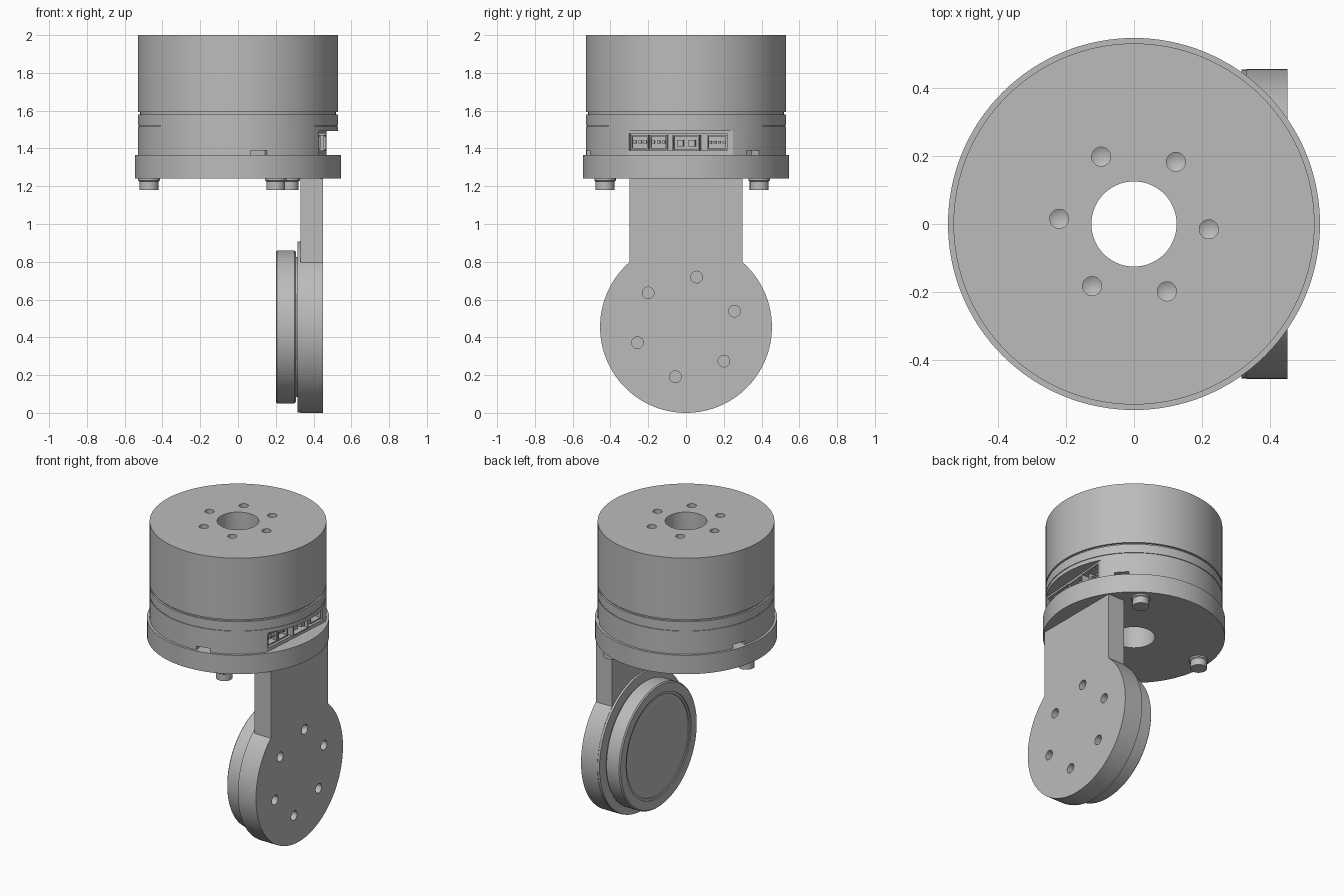
import bpy, bmesh
from math import cos, sin, radians, pi
from mathutils import Matrix, Vector

cube = bpy.data.objects.get("Cube")
if cube:
    bpy.data.objects.remove(cube, do_unlink=True)

grey = bpy.data.materials.new("machined grey")
grey.use_nodes = True
grey.diffuse_color = (0.5, 0.5, 0.5, 1)
grey.node_tree.nodes["Principled BSDF"].inputs["Base Color"].default_value = (0.5, 0.5, 0.5, 1)

TURN = Matrix.Rotation(radians(-4), 4, "Z")     # the motor sits slightly turned
WHEEL_Z = 0.455
SIDE = Matrix.Translation((0, 0, WHEEL_Z)) @ Matrix.Rotation(pi / 2, 4, "Y")  # axis along x


def finish(name, bm, matrix):
    bmesh.ops.recalc_face_normals(bm, faces=bm.faces)
    bm.transform(matrix)
    mesh = bpy.data.meshes.new(name)
    bm.to_mesh(mesh)
    bm.free()
    mesh.materials.append(grey)
    ob = bpy.data.objects.new(name, mesh)
    bpy.context.collection.objects.link(ob)
    return ob


def lathe(name, profile, matrix=Matrix(), seg=128):
    """Revolve (radius, height) points; a profile off the axis closes into a ring."""
    bm = bmesh.new()
    verts = [bm.verts.new((r, 0, h)) for r, h in profile]
    edges = [bm.edges.new(p) for p in zip(verts, verts[1:])]
    if profile[0][0] > 0:
        edges.append(bm.edges.new((verts[-1], verts[0])))
    bmesh.ops.spin(bm, geom=verts + edges, axis=(0, 0, 1), cent=(0, 0, 0),
                   angle=2 * pi, steps=seg, use_duplicate=False)
    bmesh.ops.remove_doubles(bm, verts=bm.verts, dist=0.0001)
    return finish(name, bm, matrix)


def rod(name, r, z0, z1, matrix=Matrix(), seg=32):
    return lathe(name, [(0, z0), (r, z0), (r, z1), (0, z1)], matrix, seg)


def box(name, low, high, matrix=Matrix()):
    low, high = Vector(low), Vector(high)
    bm = bmesh.new()
    bmesh.ops.create_cube(bm, size=1)
    place = Matrix.Translation((low + high) / 2) @ Matrix.Diagonal((*(high - low), 1))
    return finish(name, bm, matrix @ place)


def combine(ob, others, operation="DIFFERENCE"):
    bpy.context.view_layer.objects.active = ob
    for other in others:
        other.hide_render = True
        mod = ob.modifiers.new("cut", "BOOLEAN")
        mod.operation, mod.solver, mod.object = operation, "EXACT", other
        bpy.ops.object.modifier_apply(modifier=mod.name)
        bpy.data.objects.remove(other, do_unlink=True)


def around(radius, start, count):
    for i in range(count):
        a = radians(start + 360 / count * i)
        yield Matrix.Translation((radius * cos(a), radius * sin(a), 0))


# Mounting flange
BORE = 0.125
lathe("mounting_flange", [(BORE, 1.24), (0.546, 1.24), (0.546, 1.365), (BORE, 1.365)])

# Lower motor housing with connector flat, recess and rim notches
housing = lathe("motor_housing", [(BORE, 1.365), (0.53, 1.365), (0.53, 1.517), (0.525, 1.517),
                                  (0.525, 1.522), (0.53, 1.522), (0.53, 1.58), (BORE, 1.58)])
cutters = [box("flat_cutter", (0.45, -0.5, 1.3), (0.7, 0.5, 1.492), TURN),
           box("recess_cutter", (0.35, -0.27, 1.388), (0.6, 0.25, 1.48), TURN)]
for angle in (-78, 42, 162):
    cutters.append(box("notch_cutter", (0.47, -0.045, 1.3), (0.6, 0.045, 1.39),
                       Matrix.Rotation(radians(angle), 4, "Z")))
combine(housing, cutters)

# Narrow shadow gap, then the rotating drum
lathe("rotor_gap", [(BORE, 1.58), (0.518, 1.58), (0.518, 1.592), (BORE, 1.592)])
drum = lathe("rotor_drum", [(BORE, 1.592), (0.53, 1.592), (0.53, 2), (BORE, 2)])
combine(drum, [lathe("drill", [(0, 1.9), (0.028, 1.915), (0.028, 2.1), (0, 2.1)], TURN @ place, 24)
               for place in around(0.22, 0, 6)])


# Connectors: open shells with pins inside
def connector(name, y, width, z0, z1, front, pins, pin_r):
    shell = box(name, (0.36, y - width / 2, z0), (front, y + width / 2, z1), TURN)
    w = 0.008
    combine(shell, [box("socket_cutter", (0.39, y - width / 2 + w, z0 + w),
                        (0.6, y + width / 2 - w, z1 - w), TURN)])
    for i in range(pins):
        py = y + (i - (pins - 1) / 2) * width / (pins + 0.3)
        pz = (z0 + z1) / 2
        box(name + "_pin", (0.38, py - pin_r, pz - pin_r),
            (front - 0.012, py + pin_r, pz + pin_r), TURN)


connector("signal_connector_a", -0.215, 0.092, 1.395, 1.472, 0.442, 3, 0.008)
connector("signal_connector_b", -0.117, 0.092, 1.395, 1.472, 0.442, 3, 0.008)
connector("power_connector", 0.031, 0.145, 1.386, 1.47, 0.46, 2, 0.017)
connector("data_connector", 0.195, 0.105, 1.395, 1.472, 0.442, 4, 0.007)

# Screw heads below the flange
for place in around(0.473, -65, 3):
    lathe("flange_screw", [(0, 1.18), (0.05, 1.18), (0.05, 1.225), (0.057, 1.23),
                           (0.057, 1.241), (0, 1.241)], place, 40)

# Hanging arm: round plate joined to a straight neck, drilled with six holes
arm = rod("arm_plate", 0.455, 0.33, 0.45, SIDE, 128)
combine(arm, [box("neck", (0.33, -0.3, 0.5), (0.45, 0.3, 1.24))], "UNION")
combine(arm, [rod("hole_cutter", 0.031, 0.2, 0.6, SIDE @ place, 24)
              for place in around(0.27, -12, 6)])

# Backing disc and wheel with stepped face
rod("backing_disc", 0.453, 0.316, 0.33, SIDE, 128)
rod("wheel_spacer", 0.37, 0.3, 0.318, SIDE, 128)
lathe("wheel", [(0, 0.212), (0.325, 0.212), (0.325, 0.206), (0.34, 0.206), (0.34, 0.2),
                (0.398, 0.2), (0.405, 0.207), (0.405, 0.298), (0.398, 0.306), (0, 0.306)], SIDE)

# Smooth curved walls, keep edges crisp
bpy.ops.object.select_all(action="DESELECT")
for ob in bpy.context.collection.objects:
    if ob.type == "MESH" and ob.data.materials and ob.data.materials[0] == grey:
        ob.select_set(True)
        bpy.context.view_layer.objects.active = ob
bpy.ops.object.shade_smooth_by_angle(angle=radians(30))
